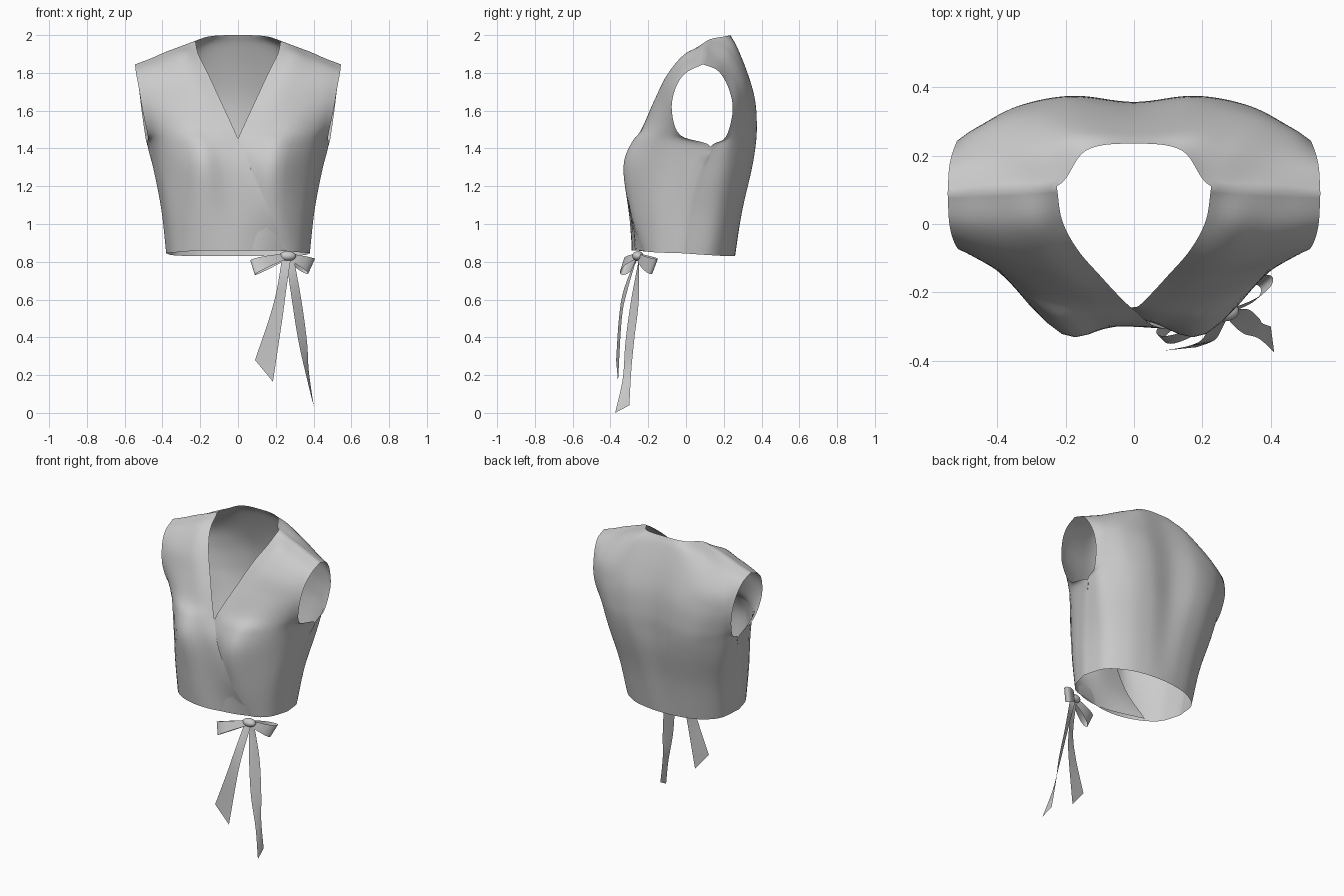
import bpy, bmesh, math
from mathutils import Vector

cube = bpy.data.objects.get("Cube")
if cube:
    bpy.data.objects.remove(cube, do_unlink=True)

fabric = bpy.data.materials.new("light_grey_fabric")
fabric.use_nodes = True
grey = (0.6, 0.6, 0.6, 1)
fabric.diffuse_color = grey
fabric.node_tree.nodes["Principled BSDF"].inputs["Base Color"].default_value = grey


def spline(points, steps):
    """Smooth curve through every point, with steps samples per span."""
    p = [Vector(q) for q in points]
    p = [2 * p[0] - p[1]] + p + [2 * p[-1] - p[-2]]
    out = []
    for a, b, c, d in zip(p, p[1:], p[2:], p[3:]):
        for i in range(steps):
            t = i / steps
            out.append(b + (c - a) * t / 2
                       + (a - b * 2.5 + c * 2 - d / 2) * t * t
                       + (b * 1.5 - a / 2 - c * 1.5 + d / 2) * t ** 3)
    return out + [p[-2]]


def loft(columns, along, across):
    """Grid of points through guide curves that all have the same length."""
    curves = [spline(c, along) for c in columns]
    return [spline(row, across) for row in zip(*curves)]


def flip(v):
    return Vector((-v[0], v[1], v[2]))


def add_grid(bm, rows):
    verts = [[bm.verts.new(v) for v in row] for row in rows]
    for low, high in zip(verts, verts[1:]):
        for i in range(len(low) - 1):
            bm.faces.new((low[i], low[i + 1], high[i + 1], high[i]))


def finish(bm, name):
    bmesh.ops.remove_doubles(bm, verts=bm.verts, dist=0.0005)
    bmesh.ops.recalc_face_normals(bm, faces=bm.faces)
    mesh = bpy.data.meshes.new(name)
    bm.to_mesh(mesh)
    bm.free()
    obj = bpy.data.objects.new(name, mesh)
    bpy.context.collection.objects.link(obj)
    mesh.materials.append(fabric)
    bpy.ops.object.select_all(action="DESELECT")
    obj.select_set(True)
    bpy.context.view_layer.objects.active = obj
    bpy.ops.object.shade_smooth_by_angle(angle=math.radians(60))
    return obj


# Guide curves from hem to shoulder, for one side of the body
side_seam = [(.38, -.02, .845), (.405, .01, 1.07), (.445, .07, 1.28), (.478, .13, 1.41)]
armhole_front = [(.478, -.03, 1.47), (.505, -.075, 1.6), (.525, -.055, 1.72),
                 (.54, 0, 1.8), (.545, .09, 1.845)]
armhole_back = [(.49, .21, 1.46), (.51, .247, 1.6), (.525, .225, 1.72),
                (.54, .17, 1.81), (.545, .09, 1.845)]
flank = [(.33, -.165, .85), (.355, -.16, 1.07), (.385, -.13, 1.28), (.41, -.11, 1.41),
         (.42, -.12, 1.5), (.44, -.11, 1.62), (.46, -.075, 1.74), (.47, -.005, 1.83),
         (.465, .095, 1.875)]
bust = [(.19, -.265, .86), (.2, -.295, 1.07), (.21, -.322, 1.3), (.24, -.275, 1.43),
        (.29, -.205, 1.51), (.325, -.15, 1.63), (.36, -.095, 1.76), (.38, -.01, 1.86),
        (.385, .1, 1.91)]
inner = [(0, -.285, .86), (.02, -.293, 1.07), (.07, -.3, 1.3), (.11, -.275, 1.43),
         (.155, -.225, 1.52), (.2, -.165, 1.66), (.255, -.1, 1.79), (.29, -.005, 1.9),
         (.305, .105, 1.94)]
wrap_edge = [(-.26, -.222, .86), (-.168, -.3, 1.07), (-.065, -.3, 1.3), (-.005, -.255, 1.44),
             (.035, -.22, 1.53), (.1, -.15, 1.67), (.165, -.075, 1.81), (.21, .01, 1.9),
             (.226, .11, 1.97)]
back_flank = [(.345, .13, .835), (.375, .17, 1.07), (.425, .21, 1.28), (.45, .235, 1.41),
              (.445, .27, 1.49), (.455, .285, 1.62), (.46, .265, 1.74), (.42, .2, 1.85),
              (.385, .1, 1.91)]
shoulder_blade = [(.24, .215, .83), (.265, .26, 1.07), (.3, .31, 1.28), (.32, .335, 1.41),
                  (.33, .345, 1.5), (.345, .34, 1.63), (.34, .31, 1.77), (.28, .225, 1.92),
                  (.226, .11, 1.97)]
beside_spine = [(.12, .25, .83), (.13, .295, 1.07), (.15, .345, 1.28), (.17, .368, 1.41),
                (.18, .375, 1.52), (.19, .365, 1.66), (.19, .325, 1.8), (.17, .265, 1.94),
                (.14, .215, 1.995)]
spine = [(0, .26, .83), (0, .295, 1.07), (0, .335, 1.28), (0, .35, 1.41), (0, .357, 1.52),
         (0, .348, 1.66), (0, .315, 1.8), (0, .265, 1.94), (0, .235, 2)]

# Front panels and a back made symmetric across the spine
STEPS = 6
front = loft([side_seam + armhole_front, flank, bust, inner, wrap_edge], STEPS, 4)
half_back = [side_seam + armhole_back, back_flank, shoulder_blade, beside_spine]
mirrored = [[flip(v) for v in column] for column in reversed(half_back)]
back = loft(half_back + [spine] + mirrored, STEPS, 8)

# Sew the side seams and the shoulder seams
for r in range(3 * STEPS + 1):
    back[r][0] = front[r][0]
    back[r][-1] = flip(front[r][0])
for i, v in enumerate(front[-1]):
    back[-1][i] = v
    back[-1][-1 - i] = flip(v)


def tuck(v):
    """Move the under panel inward where the over panel covers it."""
    edge = .01 + .44 * (1.43 - v.z)
    t = min(1, max(0, (edge + .03 - v.x) / .06)) if v.z < 1.5 else 0
    return v + Vector((0, .015 * t * t * (3 - 2 * t), 0))


bm = bmesh.new()
add_grid(bm, back)
add_grid(bm, [[flip(v) for v in row] for row in front])
add_grid(bm, [[tuck(v) for v in row] for row in front])
finish(bm, "wrap_bodice")


# Hanging ribbon ends, each lofted between its two edges
def ribbon(name, edge_a, edge_b):
    strip = bmesh.new()
    add_grid(strip, loft([edge_a, edge_b], 8, 4))
    finish(strip, name)


ribbon("right_tie_end",
       [(.235, -.26, .83), (.205, -.33, .65), (.165, -.355, .5), (.09, -.37, .28)],
       [(.28, -.26, .82), (.255, -.31, .65), (.235, -.34, .5), (.185, -.36, .165)])
ribbon("left_tie_end",
       [(.255, -.25, .81), (.285, -.29, .6), (.32, -.32, .38), (.365, -.335, .18), (.41, -.375, 0)],
       [(.295, -.25, .82), (.335, -.25, .6), (.365, -.275, .38), (.375, -.29, .22), (.4, -.3, .04)])

# Bow loops: teardrop strips that narrow toward the knot
knot_centre = Vector((.262, -.255, .83))


def bow_loop(name, reach, width):
    reach, width = Vector(reach), Vector(width)
    bulge = reach.cross(width).normalized() * .032
    rows = []
    for i in range(33):
        a = math.tau * i / 32
        u = (1 - math.cos(a)) / 2
        middle = knot_centre + reach * u + bulge * math.sin(a) * math.sin(a / 2)
        rows.append([middle + width * k * (.35 + .65 * u) for k in (-1, -.5, 0, .5, 1)])
    strip = bmesh.new()
    add_grid(strip, rows)
    finish(strip, name)


bow_loop("right_bow_loop", (-.185, -.075, -.06), (-.012, .012, .038))
bow_loop("left_bow_loop", (.125, .085, -.055), (.018, .015, .04))

# Knot
bm = bmesh.new()
bmesh.ops.create_uvsphere(bm, u_segments=20, v_segments=12, radius=1)
for v in bm.verts:
    v.co = knot_centre + Vector((v.co.x * .045, v.co.y * .03, v.co.z * .026))
finish(bm, "bow_knot")
